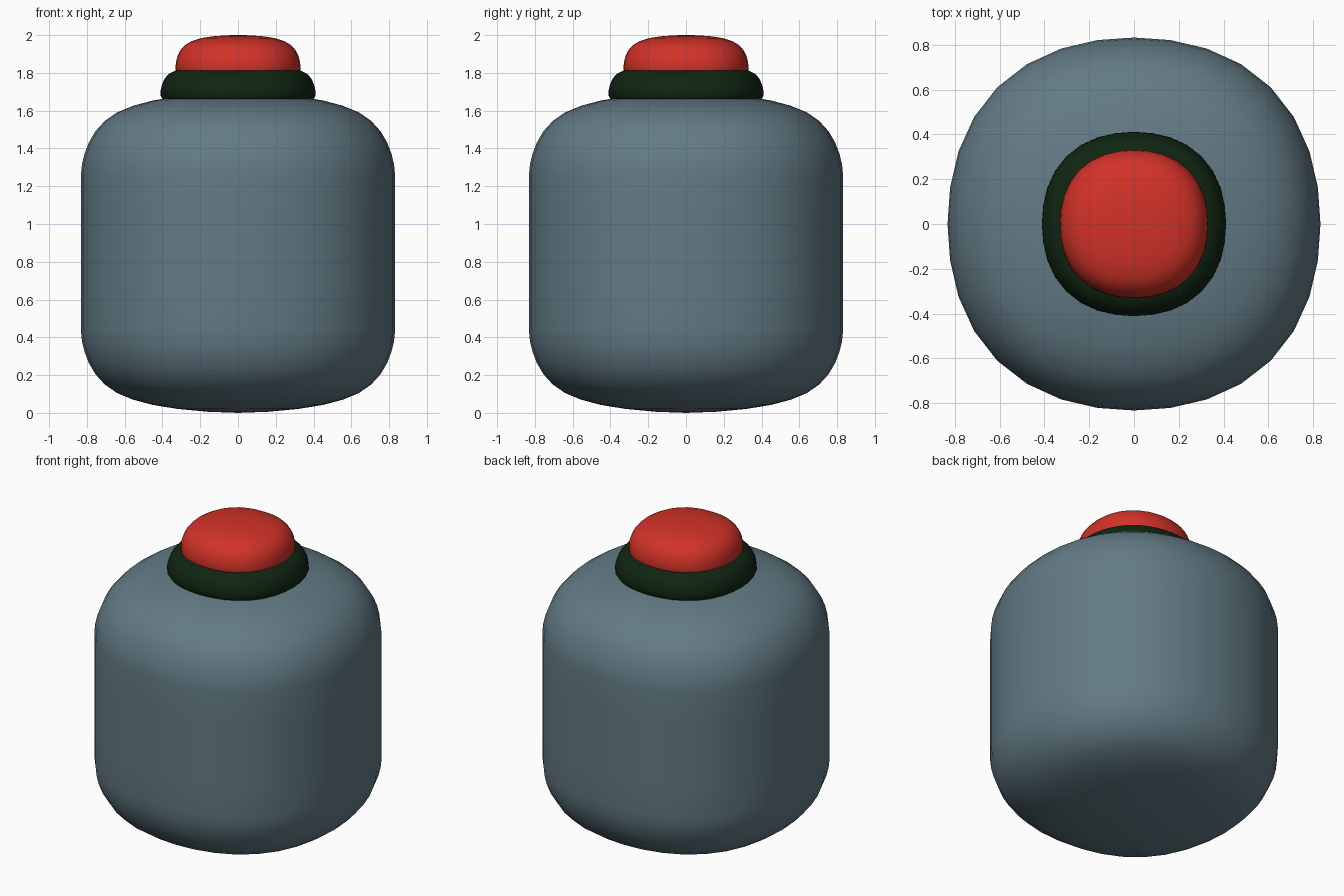
import bpy, bmesh, math

if "Cube" in bpy.data.objects:
    bpy.data.objects.remove(bpy.data.objects["Cube"])

SIDES = 32


def material(name, rgb):
    m = bpy.data.materials.new(name)
    m.diffuse_color = (*rgb, 1.0)
    m.use_nodes = True
    m.node_tree.nodes["Principled BSDF"].inputs["Base Color"].default_value = m.diffuse_color
    return m


def soft_lathe(name, profile, mat):
    """Turn an (r, z) profile into a closed, slightly squared round form."""
    bm = bmesh.new()
    bottom = bm.verts.new((0, 0, profile[0][1]))
    top = bm.verts.new((0, 0, profile[-1][1]))
    rings = []
    for r, z in profile[1:-1]:
        ring = []
        for i in range(SIDES):
            a = 2 * math.pi * i / SIDES
            q = r * (1 + 0.037 * math.sin(2 * a) ** 2)
            ring.append(bm.verts.new((q * math.cos(a), q * math.sin(a), z)))
        rings.append(ring)
    for i in range(SIDES):
        j = (i + 1) % SIDES
        bm.faces.new((bottom, rings[0][j], rings[0][i]))
        bm.faces.new((top, rings[-1][i], rings[-1][j]))
        for lo, hi in zip(rings, rings[1:]):
            bm.faces.new((lo[i], lo[j], hi[j], hi[i]))
    bmesh.ops.recalc_face_normals(bm, faces=bm.faces)
    for f in bm.faces:
        f.smooth = True
    mesh = bpy.data.meshes.new(name)
    bm.to_mesh(mesh)
    bm.free()
    mesh.materials.append(mat)
    obj = bpy.data.objects.new(name, mesh)
    bpy.context.collection.objects.link(obj)
    return obj


slate = material("slate_grey", (0.124, 0.197, 0.234))
green = material("dark_green", (0.005, 0.019, 0.006))
red = material("red", (0.64, 0.032, 0.021))

# Body: rounded barrel, mirrored about its mid height
half = [(0, 0), (0.16, 0.006), (0.32, 0.021), (0.45, 0.042), (0.555, 0.07),
        (0.64, 0.105), (0.705, 0.15), (0.755, 0.205), (0.79, 0.265),
        (0.813, 0.325), (0.826, 0.38), (0.832, 0.44), (0.832, 0.645)]
MID = 0.848
body = half + [(0.832, MID)] + [(r, 2 * MID - z) for r, z in reversed(half)]
soft_lathe("body", body, slate)

# Collar: low dome sunk into the body
soft_lathe("collar", [(0, 1.62), (0.3, 1.62), (0.39, 1.645), (0.411, 1.68),
                      (0.409, 1.71), (0.402, 1.74), (0.388, 1.77),
                      (0.367, 1.795), (0.335, 1.811), (0.28, 1.825),
                      (0.15, 1.835), (0, 1.837)], green)

# Button: rounded cap on the collar
soft_lathe("button", [(0, 1.72), (0.24, 1.73), (0.305, 1.76), (0.328, 1.80),
                      (0.331, 1.83), (0.328, 1.86), (0.32, 1.89),
                      (0.305, 1.92), (0.28, 1.948), (0.245, 1.968),
                      (0.195, 1.984), (0.13, 1.994), (0.065, 1.999), (0, 2.0)], red)
